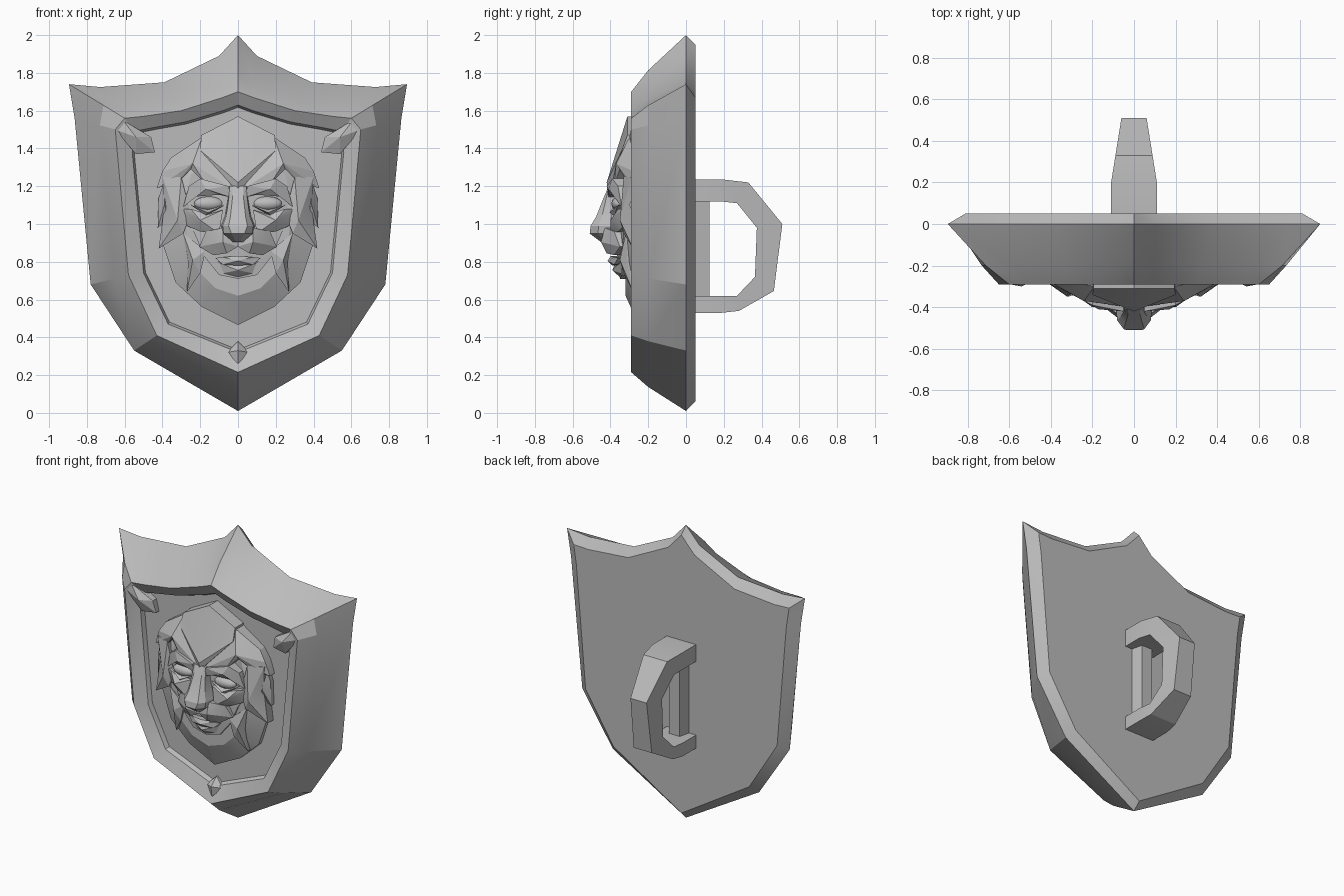
import bpy
import bmesh

cube = bpy.data.objects.get("Cube")
if cube:
    bpy.data.objects.remove(cube, do_unlink=True)

steel = bpy.data.materials.new("plain grey")
steel.use_nodes = True
grey = (0.5, 0.5, 0.5, 1)
steel.diffuse_color = grey
steel.node_tree.nodes["Principled BSDF"].inputs["Base Color"].default_value = grey


def finish(obj, angle=0.35):
    obj.data.materials.clear()
    obj.data.materials.append(steel)
    bpy.ops.object.select_all(action="DESELECT")
    obj.select_set(True)
    bpy.context.view_layer.objects.active = obj
    bpy.ops.object.shade_smooth_by_angle(angle=angle)
    return obj


def build(name, verts, faces):
    bm = bmesh.new()
    points = [bm.verts.new(v) for v in verts]
    for face in faces:
        bm.faces.new([points[i] for i in face])
    bmesh.ops.recalc_face_normals(bm, faces=bm.faces[:])
    mesh = bpy.data.meshes.new(name)
    bm.to_mesh(mesh)
    bm.free()
    obj = bpy.data.objects.new(name, mesh)
    bpy.context.collection.objects.link(obj)
    return finish(obj)


def flip(points):
    return [(-p[0], *p[1:]) for p in points]


def whole(half):
    """Complete a half outline that starts and ends on the centre line."""
    return half + [p for p in reversed(flip(half)) if abs(p[0]) > 0.001]


def loft(name, rings):
    """Skin a stack of equal rings and cap both ends."""
    n = len(rings[0])
    faces = [range(n), range((len(rings) - 1) * n, len(rings) * n)]
    for r in range(len(rings) - 1):
        for i in range(n):
            j = (i + 1) % n
            faces.append((r * n + i, r * n + j, r * n + n + j, r * n + n + i))
    return build(name, [p for ring in rings for p in ring], faces)


def shard(name, rim, peak, back=-0.21):
    """Faceted tuft: a fan up to a peak, with walls running back to the panel."""
    n = len(rim)
    verts = rim + [(x, back, z) for x, y, z in rim] + [peak]
    faces = [range(n, 2 * n)]
    for i in range(n):
        j = (i + 1) % n
        faces += [(i, j, 2 * n), (i, j, n + j, n + i)]
    return build(name, verts, faces)


def pair(name, rim, peak, back=-0.21):
    shard("left_" + name, rim, peak, back)
    shard("right_" + name, flip(rim), flip([peak])[0], back)


def at_depth(half, y):
    return whole([(x, y, z) for x, z in half])


# Shield body: back edge, widest rim, bulge, front lip, recessed panel
back = [(0, 1.95), (.1, 1.84), (.4, 1.69), (.7, 1.665), (.81, 1.67),
        (.79, 1.54), (.72, .71), (.51, .375), (0, .06)]
rim = [(0, 2), (.1, 1.89), (.39, 1.75), (.73, 1.725), (.895, 1.74),
       (.865, 1.56), (.78, .68), (.55, .33), (0, .01)]
front = [(0, 1.7), (.08, 1.67), (.3, 1.6), (.5, 1.57), (.6, 1.56),
         (.65, 1.5), (.58, .73), (.43, .41), (0, .215)]
panel = [(0, 1.63), (.08, 1.6), (.28, 1.54), (.45, 1.51), (.55, 1.49),
         (.56, 1.38), (.5, .74), (.37, .47), (0, .32)]
bulge = [(a + (c - a) * .62, b + (d - b) * .62) for (a, b), (c, d) in zip(rim, front)]
step = [(x * .98, 1 + (z - 1) * .98) for x, z in panel]
loft("shield_body", [at_depth(back, .05), at_depth(rim, 0), at_depth(bulge, -.2),
                     at_depth(front, -.29), at_depth(panel, -.25), at_depth(step, -.22)])

# Corner claws and the small gem at the foot of the lip
pair("corner_claw", [(.65, -.28, 1.5), (.61, -.28, 1.55), (.46, -.26, 1.46),
                     (.44, -.25, 1.38), (.54, -.26, 1.37)], (.54, -.30, 1.46))
shard("foot_gem", whole([(0, -.23, .38), (.06, -.25, .32), (0, -.28, .26)]), (0, -.29, .33))

# Hand grip: a tapered band bent round the hand, with a bar on the shield
outer = [(.04, 1.235), (.2, 1.235), (.33, 1.22), (.51, 1),
         (.465, .645), (.28, .54), (.19, .53), (.04, .53)]
inner = [(.04, 1.12), (.18, 1.12), (.27, 1.11), (.375, .98),
         (.365, .72), (.27, .62), (.18, .62), (.04, .62)]
bands = []
for (y, z), (v, w) in zip(outer, inner):
    a, b = (.11 if d < .21 else .11 - (d - .2) * .16 for d in (y, v))
    bands.append([(-a, y, z), (a, y, z), (b, v, w), (-b, v, w)])
loft("hand_grip", bands)
loft("grip_bar", [[(x, y, z) for x, y in ((-.06, .04), (.06, .04), (.04, .125), (-.04, .125))]
                  for z in (.6, 1.14)])

# Mane base behind the face, sloping up towards the chin
mane = [(0, 1.54), (.19, 1.44), (.35, 1.33), (.41, 1.15), (.4, .9),
        (.33, .69), (.19, .56), (0, .465)]
ruff = [(0, 1.4), (.14, 1.35), (.25, 1.26), (.28, 1.12), (.27, .93),
        (.21, .75), (.12, .66), (0, .62)]
loft("mane_base", [at_depth(mane, -.21), at_depth(mane, -.25), at_depth(ruff, -.32)])

# Mane tufts
shard("crown_tuft", whole([(0, -.31, 1.57), (.195, -.31, 1.47), (.2, -.34, 1.39),
                           (0, -.41, 1.17)]), (0, -.42, 1.22))
pair("brow_tuft", [(.19, -.30, 1.46), (.355, -.27, 1.35), (.4, -.28, 1.28), (.43, -.27, 1.19),
                   (.32, -.31, 1.22), (.25, -.35, 1.29), (.17, -.38, 1.21), (.02, -.4, 1.18)],
     (.24, -.37, 1.32))
pair("temple_tuft", [(.3, -.33, 1.25), (.4, -.29, 1.25), (.39, -.28, 1.09), (.42, -.28, .87),
                     (.29, -.33, .95), (.25, -.33, 1.05)], (.32, -.35, 1.02))
pair("outer_tuft", [(.38, -.26, 1.26), (.42, -.25, 1.14), (.425, -.25, .98), (.36, -.27, 1.03)],
     (.39, -.3, 1.1))
pair("jaw_tuft", [(.17, -.34, .86), (.29, -.32, .95), (.265, -.31, .8), (.27, -.28, .64),
                  (.2, -.33, .74)], (.24, -.35, .81))

# Face plate
shard("face_plate", whole([(0, -.38, 1.25), (.2, -.34, 1.24), (.27, -.33, 1.17),
                           (.31, -.31, 1.08), (.23, -.33, .95), (.18, -.34, .83),
                           (.1, -.34, .73), (0, -.35, .71)]), (0, -.39, 1.05))

# Brows, cheekbones and eyes
pair("brow", [(.035, -.41, 1.14), (.05, -.42, 1.2), (.2, -.39, 1.24), (.26, -.36, 1.2),
              (.29, -.34, 1.09), (.23, -.37, 1.145), (.1, -.4, 1.155)],
     (.17, -.41, 1.185), -.3)
pair("cheekbone", [(.08, -.39, 1.075), (.16, -.38, 1.05), (.25, -.36, 1.08), (.31, -.32, 1.08),
                   (.27, -.33, .99), (.2, -.36, .96), (.1, -.4, .95)],
     (.2, -.4, 1.02), -.3)
pair("lower_eyelid", [(.07, -.38, 1.1), (.16, -.38, 1.075), (.25, -.36, 1.1),
                      (.17, -.38, 1.045)], (.16, -.405, 1.06), -.3)
for side, name in ((1, "left_eye"), (-1, "right_eye")):
    bpy.ops.mesh.primitive_uv_sphere_add(segments=14, ring_count=8, radius=1,
                                         location=(side * .155, -.355, 1.108))
    eye = bpy.context.object
    eye.name = name
    eye.scale = (.08, .04, .038)
    finish(eye, .8)

# Nose: stacked cross-sections of height, ridge width and depth, base width
nose = [(1.2, .03, -.41, .05), (1.13, .03, -.44, .055), (1.04, .04, -.475, .07),
        (.99, .05, -.505, .09), (.95, .035, -.51, .085), (.905, .012, -.45, .03)]
loft("nose", [[(-b, -.36, z), (-b * .9, y * .6 - .16, z), (-w, y, z),
               (w, y, z), (b * .9, y * .6 - .16, z), (b, -.36, z)] for z, w, y, b in nose])

# Muzzle, lips and chin
pair("muzzle", [(0, -.42, .93), (.08, -.43, .98), (.17, -.38, .96), (.205, -.35, .88),
                (.13, -.38, .835), (.06, -.42, .845), (0, -.42, .88)], (.08, -.45, .905), -.3)
shard("lower_lip", whole([(0, -.4, .83), (.08, -.38, .825), (.12, -.36, .82),
                          (.08, -.38, .785), (0, -.39, .78)]), (0, -.415, .805), -.3)
shard("chin", whole([(0, -.38, .78), (.09, -.36, .79), (.12, -.34, .81), (.1, -.33, .735),
                     (0, -.34, .71)]), (0, -.39, .755), -.3)
